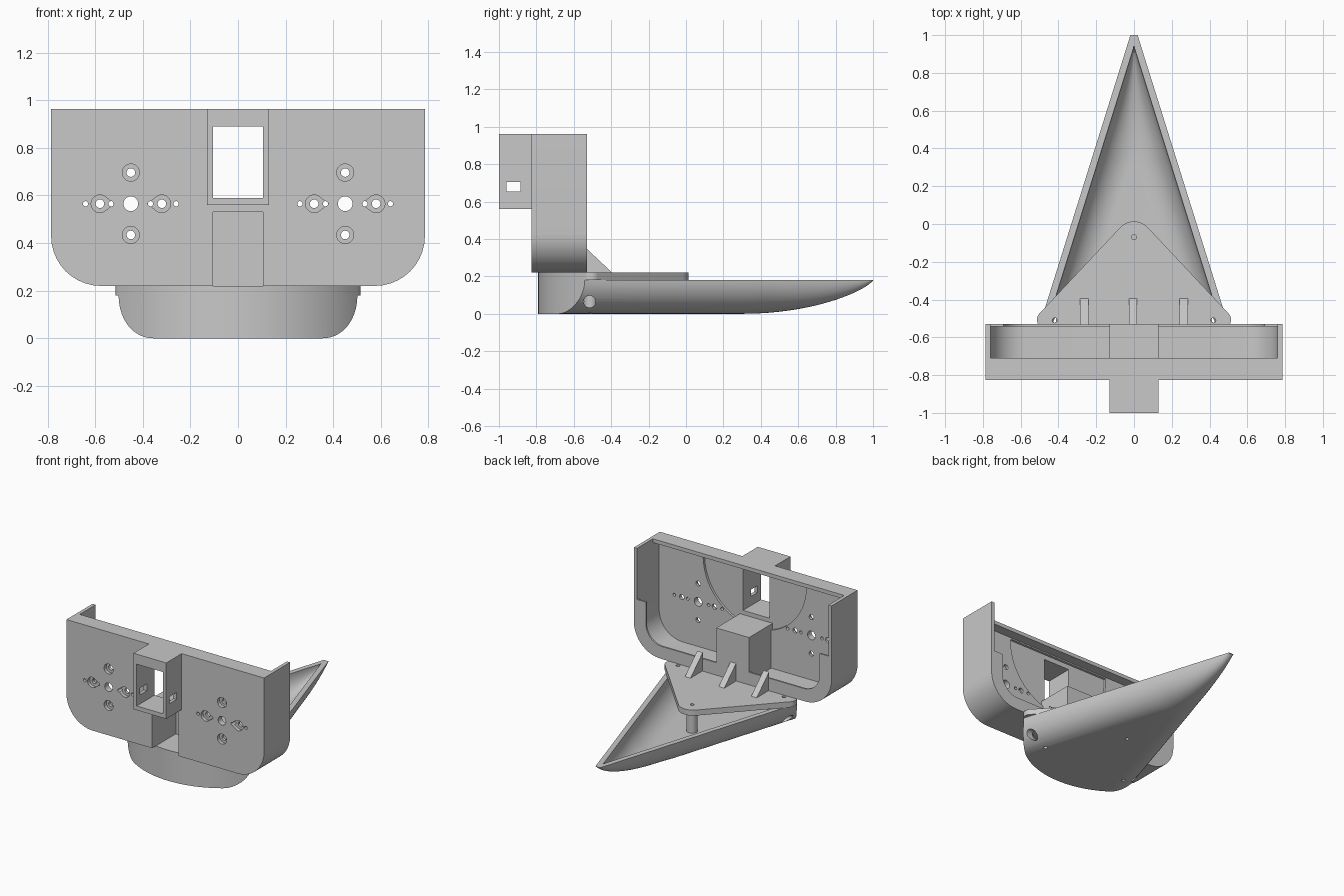
import bpy, bmesh, math
from math import sin, cos, pi
from mathutils import Vector

old = bpy.data.objects.get("Cube")
if old:
    bpy.data.objects.remove(old, do_unlink=True)

grey = bpy.data.materials.new("plain grey")
grey.use_nodes = True
GREY = (0.58, 0.58, 0.58, 1)
grey.diffuse_color = GREY
grey.node_tree.nodes["Principled BSDF"].inputs["Base Color"].default_value = GREY


# ---------- helpers ----------
def finish(name, bm):
    bmesh.ops.recalc_face_normals(bm, faces=bm.faces)
    mesh = bpy.data.meshes.new(name)
    bm.to_mesh(mesh)
    bm.free()
    mesh.materials.append(grey)
    ob = bpy.data.objects.new(name, mesh)
    bpy.context.collection.objects.link(ob)
    return ob


def skin(name, rings):
    """Closed solid through matching rings of points."""
    bm = bmesh.new()
    rows = [[bm.verts.new(p) for p in ring] for ring in rings]
    n = len(rows[0])
    for a, b in zip(rows, rows[1:]):
        for i in range(n):
            j = (i + 1) % n
            bm.faces.new((a[i], a[j], b[j], b[i]))
    bm.faces.new(rows[0])
    bm.faces.new(rows[-1])
    return finish(name, bm)


def prism(name, pts, axis, a, b):
    """Flat outline pushed along one axis from a to b."""
    place = {"x": lambda p, t: (t, p[0], p[1]),
             "y": lambda p, t: (p[0], t, p[1]),
             "z": lambda p, t: (p[0], p[1], t)}[axis]
    return skin(name, [[place(p, t) for p in pts] for t in (a, b)])


def rect(x0, x1, z0, z1):
    return [(x0, z0), (x1, z0), (x1, z1), (x0, z1)]


def arc(cx, cy, r, a0, a1, n):
    return [(cx + r * cos(a0 + (a1 - a0) * i / n), cy + r * sin(a0 + (a1 - a0) * i / n))
            for i in range(n + 1)]


def circle(cx, cy, r, n=24):
    return arc(cx, cy, r, 0, 2 * pi, n)[:-1]


def u_profile(half, bottom, top, r):
    """Plate outline with square top and rounded bottom corners."""
    return ([(half, top), (-half, top)]
            + arc(-half + r, bottom + r, r, pi, 1.5 * pi, 10)
            + arc(half - r, bottom + r, r, 1.5 * pi, 2 * pi, 10))


def boolean(ob, tool, mode="DIFFERENCE"):
    mod = ob.modifiers.new("cut", "BOOLEAN")
    mod.operation, mod.solver, mod.object = mode, "EXACT", tool
    bpy.context.view_layer.objects.active = ob
    bpy.ops.object.modifier_apply(modifier=mod.name)
    bpy.data.objects.remove(tool, do_unlink=True)


def smooth(ob):
    bpy.ops.object.select_all(action="DESELECT")
    ob.select_set(True)
    bpy.context.view_layer.objects.active = ob
    bpy.ops.object.shade_smooth_by_angle(angle=math.radians(30))


# ---------- visor: a shallow pan with its open side to the back ----------
FRONT, BACK, TOP, FLOOR = -0.825, -0.53, 0.962, 0.22
visor = prism("visor", u_profile(0.785, FLOOR, TOP, 0.21), "y", FRONT, BACK)

# the pan stops short of the back below mid height, leaving a thin lip
boolean(visor, prism("pan", u_profile(0.76, 0.245, 0.935, 0.185), "y", -0.78, BACK - 0.012))
boolean(visor, prism("open_top", rect(-0.76, 0.76, 0.595, 1.2), "y", -0.71, -0.4))
boolean(visor, prism("lip_hole", u_profile(0.69, 0.31, 0.8, 0.13), "y", -0.6, -0.4))

# shallow round pocket in the back of the plate
pocket = [(x, min(z, 0.934)) for x, z in arc(0, 0.905, 0.41, pi - 0.05, 2 * pi + 0.05, 40)]
boolean(visor, prism("pocket", pocket, "y", -0.797, -0.75))

# nose block behind the plate and window box in front of it
boolean(visor, prism("block", rect(-0.13, 0.13, FLOOR + 0.001, 0.56), "y", -0.8, BACK + 0.001), "UNION")
boolean(visor, prism("box", rect(-0.13, 0.13, 0.56, TOP), "y", -1, -0.8), "UNION")
boolean(visor, prism("window", rect(-0.105, 0.105, 0.59, 0.89), "y", -1.1, -0.6))
boolean(visor, prism("slot", rect(-0.105, 0.105, 0.1, 0.53), "y", -0.9, -0.556))
boolean(visor, prism("side_holes", rect(-0.96, -0.885, 0.655, 0.705), "x", -0.3, 0.3))

# mounting hole groups, one on each side
MZ = 0.565


def drill(x, z, r):
    boolean(visor, prism("drill", circle(x, z, r), "y", -0.9, -0.74))


for cx in (-0.45, 0.45):
    for s in (-1, 1):
        z = MZ + s * 0.131
        boolean(visor, prism("sink", circle(cx, z, 0.036), "y", -0.9, -0.8))
        drill(cx, z, 0.018)
        # teardrop sinks point to the middle of the group
        x = cx + s * 0.13
        mid = pi if s > 0 else 0
        drop = arc(x, MZ, 0.037, mid + 0.9, mid + 2 * pi - 0.9, 20) + [(x - s * 0.06, MZ)]
        boolean(visor, prism("drop", drop, "y", -0.9, -0.8))
        drill(x, MZ, 0.018)
        for d in (0.083, 0.19):
            drill(cx + s * d, MZ, 0.011)
    drill(cx, MZ, 0.031)
smooth(visor)


# ---------- hull: hollow pointed body ----------
RIM, BOW_Y = 0.18, -0.16


def hull_ring(y, inset=0.0, floor=0.0, rim=RIM):
    w = max(0.332 - 0.313 * y - inset, 0.002)
    u = min(max((y - 0.3) / 0.7, 0), 1)
    bottom = min(RIM * (1 - (1 - u * u) ** 0.75) + floor, RIM - 0.004)
    rx = min(0.19 - inset / 2, w * 0.98)
    half = [(w - rx + rx * cos(t), RIM - (RIM - bottom) * sin(t))
            for t in [i * pi / 28 for i in range(15)]]
    if rim > RIM:
        half = [(w, rim)] + half
    return [(x, y, z) for x, z in half] + [(-x, y, z) for x, z in reversed(half)]


def bow(r):
    """Outline with a round front, cutting the hull in plan."""
    pts = arc(0, BOW_Y, r, pi, 2 * pi, 64) + [(r, 1.5), (-r, 1.5)]
    return prism("bow", pts, "z", -0.5, 0.5)


def stations(start, end, n=24):
    return [start, 0] + [0.3 + (end - 0.3) * sin(i / n * pi / 2) for i in range(n + 1)]


hull = skin("hull", [hull_ring(y) for y in stations(-0.9, 1)])
boolean(hull, bow(0.63), "INTERSECT")
cavity = skin("cavity", [hull_ring(y, 0.038, 0.03, 0.25) for y in stations(-0.88, 0.94)])
boolean(cavity, bow(0.595), "INTERSECT")
boolean(hull, cavity)
boolean(hull, prism("side_bore", circle(-0.515, 0.065, 0.032), "x", -1, 1))

SCREWS = [(0, -0.07), (-0.42, -0.51), (0.42, -0.51)]
for x, y in SCREWS:
    boolean(hull, prism("bore", circle(x * 0.8, y, 0.012), "z", -0.1, 0.1))
smooth(hull)


# ---------- base plate ----------
def fillet(p, a, b, r, n=10):
    """Rounded corner at p between neighbours a and b."""
    p, a, b = Vector(p), Vector(a), Vector(b)
    da, db = (a - p).normalized(), (b - p).normalized()
    half = da.angle(db) / 2
    c = p + (da + db).normalized() * (r / sin(half))
    reach = r / math.tan(half)
    s, e = p + da * reach - c, p + db * reach - c
    return [tuple(c + s.lerp(e, i / n).normalized() * r) for i in range(n + 1)]


apex, left, right = (0, 0.06), (-0.53, -0.505), (0.53, -0.505)
edge = arc(0, BOW_Y, 0.63, 1.5 * pi - 0.82, 1.5 * pi + 0.82, 30)
outline = (fillet(apex, right, left, 0.1) + fillet(left, apex, edge[0], 0.05)
           + edge + fillet(right, edge[-1], apex, 0.05))
base_plate = prism("base_plate", outline, "z", RIM, FLOOR)
for x, y in SCREWS:
    boolean(base_plate, prism("bore", circle(x, y, 0.013), "z", 0.1, 0.3))
smooth(base_plate)

# posts between hull floor and plate
for i, (x, y) in enumerate(SCREWS):
    post = prism("post_%d" % (i + 1), circle(x * 0.8, y, 0.036), "z", 0.015, RIM)
    boolean(post, prism("bore", circle(x * 0.8, y, 0.012), "z", -0.1, 0.17))
    smooth(post)

# triangular ribs bracing the visor on the plate
for name, x in (("right_rib", -0.263), ("middle_rib", -0.005), ("left_rib", 0.263)):
    prism(name, [(BACK - 0.005, FLOOR), (-0.395, FLOOR), (BACK - 0.005, 0.352)],
          "x", x - 0.022, x + 0.022)
